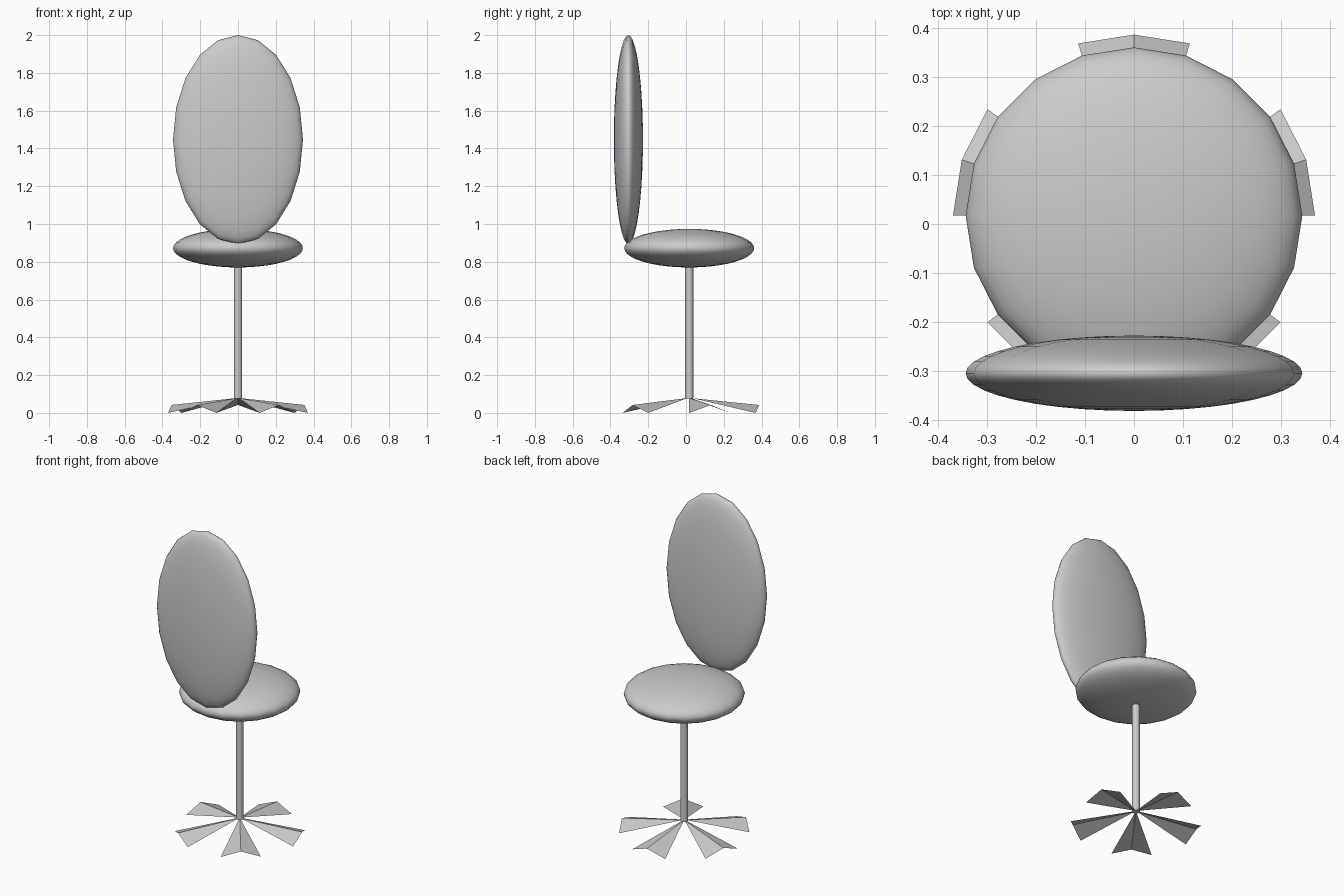
import bpy, bmesh
from math import cos, sin, pi
from mathutils import Matrix

if "Cube" in bpy.data.objects:
    bpy.data.objects.remove(bpy.data.objects["Cube"])

SIDES = 20
CENTRE_Y = 0.017
STEM_R = 0.022
HUB_Z = 0.077

grey = bpy.data.materials.new("plain_grey")
grey.use_nodes = True
grey.diffuse_color = (0.6, 0.6, 0.6, 1)
grey.node_tree.nodes["Principled BSDF"].inputs["Base Color"].default_value = (0.6, 0.6, 0.6, 1)


def finish(bm, name, smooth=True):
    mesh = bpy.data.meshes.new(name)
    bm.to_mesh(mesh)
    bm.free()
    mesh.materials.append(grey)
    obj = bpy.data.objects.new(name, mesh)
    bpy.context.collection.objects.link(obj)
    if smooth:
        bpy.ops.object.select_all(action='DESELECT')
        obj.select_set(True)
        bpy.context.view_layer.objects.active = obj
        bpy.ops.object.shade_smooth_by_angle(angle=pi / 3)
    return obj


def cushion(name, centre, radii, turn=0):
    # Flattened ball whose poles lie on its broad faces
    bm = bmesh.new()
    place = (Matrix.Translation(centre) @ Matrix.Diagonal((*radii, 1))
             @ Matrix.Rotation(turn, 4, 'X'))
    bmesh.ops.create_uvsphere(bm, u_segments=SIDES, v_segments=SIDES, radius=1, matrix=place)
    finish(bm, name)


cushion("seat", (0, CENTRE_Y, 0.872), (0.344, 0.344, 0.102))
cushion("backrest", (0, -0.305, 1.447), (0.344, 0.077, 0.553), pi / 2)

# Stem from the hub of the feet into the seat
stem_top = 0.80
bm = bmesh.new()
bmesh.ops.create_cone(bm, cap_ends=True, segments=SIDES, radius1=STEM_R, radius2=STEM_R,
                      depth=stem_top - HUB_Z,
                      matrix=Matrix.Translation((0, CENTRE_Y, (stem_top + HUB_Z) / 2)))
finish(bm, "stem")


def polar(radius, angle, z):
    return (radius * cos(angle), CENTRE_Y + radius * sin(angle), z)


# Five thin folded feet, each with a raised centre ridge
step = 2 * pi / SIDES
for i in range(5):
    middle = pi / 2 + i * 2 * pi / 5
    bm = bmesh.new()
    inner, outer = [], []
    for side in (-1, 0, 1):
        angle = middle + side * step
        inner.append(bm.verts.new(polar(STEM_R, angle, HUB_Z)))
        outer.append(bm.verts.new(polar(0.37, angle, 0.0 if side else 0.042)))
    for k in range(2):
        bm.faces.new((inner[k], outer[k], outer[k + 1], inner[k + 1]))
    finish(bm, f"foot_{i + 1}", smooth=False)
